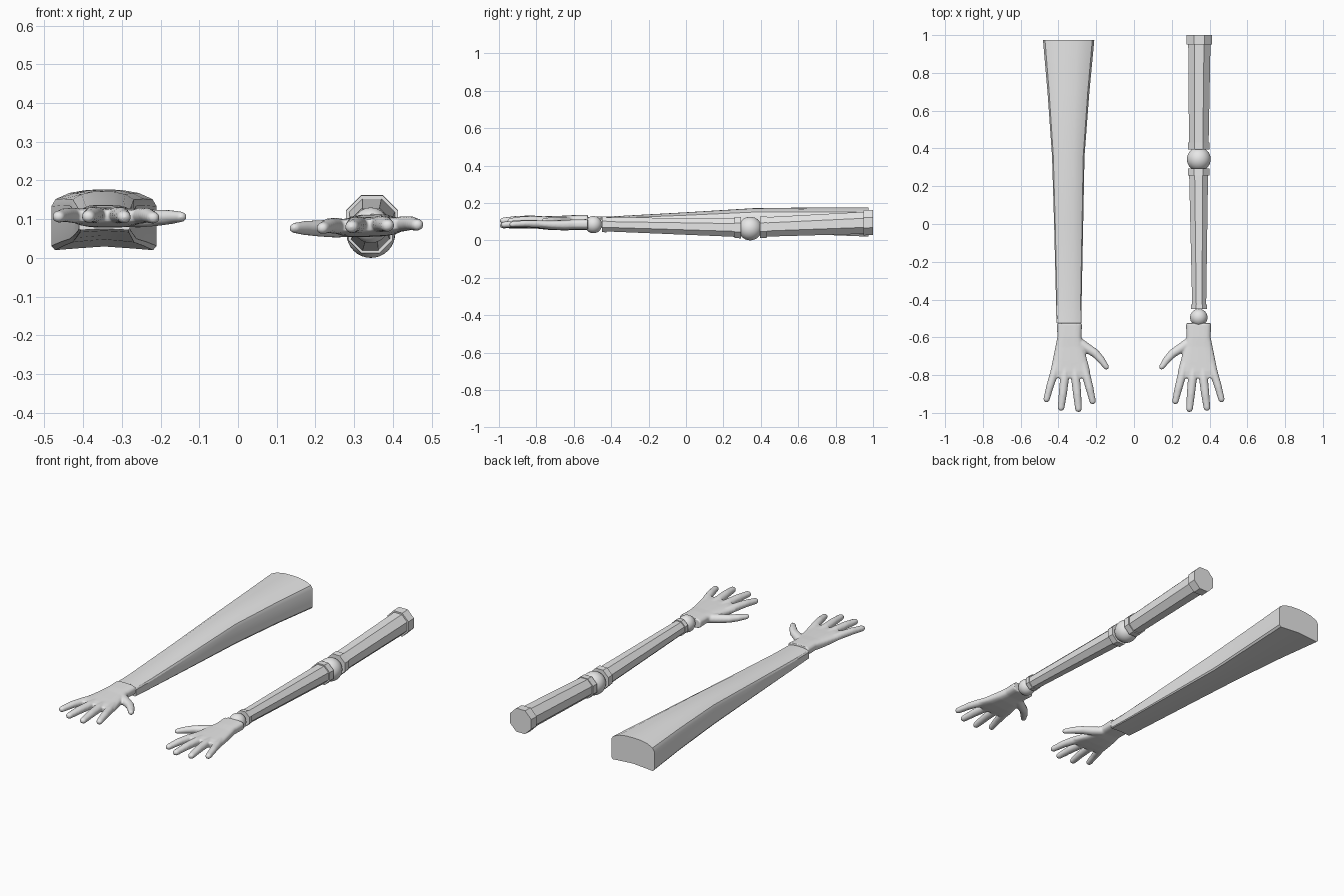
import bpy, bmesh, math
from mathutils import Vector, Matrix

if "Cube" in bpy.data.objects:
    bpy.data.objects.remove(bpy.data.objects["Cube"])

grey = bpy.data.materials.new("light grey")
grey.diffuse_color = (0.8, 0.8, 0.8, 1)
grey.use_nodes = True
grey.node_tree.nodes["Principled BSDF"].inputs["Base Color"].default_value = grey.diffuse_color


def add_object(name, bm):
    bmesh.ops.recalc_face_normals(bm, faces=bm.faces)
    me = bpy.data.meshes.new(name)
    bm.to_mesh(me)
    bm.free()
    me.materials.append(grey)
    ob = bpy.data.objects.new(name, me)
    bpy.context.collection.objects.link(ob)
    return ob


def smooth(ob, angle):
    bpy.ops.object.select_all(action='DESELECT')
    ob.select_set(True)
    bpy.context.view_layer.objects.active = ob
    bpy.ops.object.shade_smooth_by_angle(angle=math.radians(angle))


def loft(bm, rings):
    """Skin closed rings of points and cap both ends."""
    rows = [[bm.verts.new(p) for p in ring] for ring in rings]
    n = len(rows[0])
    for a, b in zip(rows, rows[1:]):
        for i in range(n):
            bm.faces.new((a[i], a[(i + 1) % n], b[(i + 1) % n], b[i]))
    bm.faces.new(rows[0])
    bm.faces.new(rows[-1])


def octagon(y, x, z, half):
    r = half / math.cos(math.pi / 8)
    return [(x + r * math.cos(math.pi / 8 + i * math.pi / 4), y,
             z + r * math.sin(math.pi / 8 + i * math.pi / 4)) for i in range(8)]


def octagon_part(name, a, b):
    bm = bmesh.new()
    loft(bm, [octagon(*a), octagon(*b)])
    add_object(name, bm)


def ball(name, loc, r):
    bm = bmesh.new()
    bmesh.ops.create_uvsphere(bm, u_segments=32, v_segments=16, radius=r,
                              matrix=Matrix.Translation(loc))
    smooth(add_object(name, bm), 40)


# Jointed arm: (y, x, z, half width) at each end
octagon_part("shoulder_collar", (0.95, 0.346, 0.094, 0.067), (1.0, 0.346, 0.096, 0.067))
octagon_part("upper_arm", (0.43, 0.343, 0.072, 0.052), (0.96, 0.346, 0.094, 0.059))
octagon_part("upper_elbow_collar", (0.395, 0.343, 0.070, 0.057), (0.432, 0.343, 0.071, 0.057))
ball("elbow_ball", (0.343, 0.343, 0.063), 0.063)
octagon_part("lower_elbow_collar", (0.258, 0.342, 0.069, 0.057), (0.295, 0.342, 0.068, 0.057))
octagon_part("forearm", (-0.43, 0.345, 0.085, 0.037), (0.26, 0.342, 0.069, 0.050))
octagon_part("wrist_collar", (-0.45, 0.345, 0.086, 0.042), (-0.425, 0.345, 0.085, 0.042))
ball("wrist_ball", (0.343, -0.495, 0.084), 0.046)


# Solid arm: half cross-section as (side, height) in 0..1, mirrored
half = [(0, 0.06), (0.5, 0.03), (0.93, 0.0), (1, 0.07), (1, 0.72),
        (0.92, 0.84), (0.66, 0.94), (0.33, 0.99), (0, 1)]
section = half + [(-s, h) for s, h in half[-2:0:-1]]
stations = [(-0.525, -0.345, 0.066, 0.072, 0.126), (-0.40, -0.345, 0.068, 0.066, 0.128),
            (0.0, -0.346, 0.077, 0.052, 0.150), (0.36, -0.348, 0.086, 0.040, 0.172),
            (0.70, -0.347, 0.111, 0.031, 0.176), (0.975, -0.346, 0.136, 0.020, 0.177)]
bm = bmesh.new()
loft(bm, [[(cx + s * w, y, lo + h * (hi - lo)) for s, h in section]
          for y, cx, w, lo, hi in stations])
smooth(add_object("solid_arm", bm), 30)


def limb(bm, path):
    """Tapering rounded finger through (x, y, z, radius) points."""
    n = 14
    pts = [Vector(p[:3]) for p in path]
    rad = [p[3] for p in path]
    tip = (pts[-1] - pts[-2]).normalized()
    end, r = pts[-1], rad[-1]
    for k in (0.45, 0.8, 0.97):                      # rounded tip
        pts.append(end + tip * r * k)
        rad.append(r * math.sqrt(1 - k * k))
    rings = []
    for i, p in enumerate(pts):
        d = (pts[min(i + 1, len(pts) - 1)] - pts[max(i - 1, 0)]).normalized()
        side = d.cross(Vector((0, 0, 1))).normalized()
        up = side.cross(d)
        rings.append([p + side * rad[i] * math.cos(t) + up * rad[i] * 0.92 * math.sin(t)
                      for t in (2 * math.pi * j / n for j in range(n))])
    loft(bm, rings)


# Palm rows: y, left x, right x, low z, high z
palm = [(-0.525, 0.275, 0.408, -0.027, 0.030), (-0.60, 0.278, 0.406, -0.026, 0.028),
        (-0.65, 0.266, 0.416, -0.029, 0.025), (-0.72, 0.248, 0.430, -0.027, 0.023),
        (-0.78, 0.232, 0.443, -0.021, 0.021), (-0.815, 0.238, 0.437, -0.015, 0.017)]
fingers = {
    "index": [(0.270, -0.74, 0, 0.022), (0.251, -0.81, 0.003, 0.023),
              (0.235, -0.87, 0.004, 0.021), (0.219, -0.938, -0.002, 0.017)],
    "middle": [(0.315, -0.74, 0, 0.022), (0.309, -0.82, 0.004, 0.024),
               (0.301, -0.90, 0.004, 0.022), (0.294, -0.978, -0.001, 0.018)],
    "ring": [(0.362, -0.74, 0, 0.022), (0.368, -0.82, 0.004, 0.024),
             (0.377, -0.90, 0.004, 0.022), (0.386, -0.972, -0.001, 0.018)],
    "little": [(0.405, -0.73, 0, 0.021), (0.426, -0.80, 0.002, 0.022),
               (0.445, -0.86, 0.003, 0.020), (0.463, -0.928, -0.002, 0.017)],
    "thumb": [(0.300, -0.62, -0.004, 0.026), (0.252, -0.655, -0.004, 0.026),
              (0.205, -0.685, -0.002, 0.023), (0.173, -0.72, 0, 0.020),
              (0.147, -0.756, 0.001, 0.015)],
}


def hand(name, sign, z, tilt):
    bm = bmesh.new()
    rings = []
    for y, x0, x1, lo, hi in palm:
        ring = []
        for j in range(24):                          # rounded-box cross-section
            c, s = math.cos(j * math.pi / 12), math.sin(j * math.pi / 12)
            u = math.copysign(abs(c) ** 0.55, c)
            v = math.copysign(abs(s) ** 0.7, s)
            ring.append(((x0 + x1) / 2 + u * (x1 - x0) / 2, y,
                         (lo + hi) / 2 + v * (hi - lo) / 2))
        rings.append(ring)
    loft(bm, rings)
    for path in fingers.values():
        limb(bm, path)
    bmesh.ops.recalc_face_normals(bm, faces=bm.faces)
    for v in bm.verts:
        v.co.z += z + tilt * (v.co.x - 0.34)
        v.co.x *= sign
    ob = add_object(name, bm)
    mod = ob.modifiers.new("fuse", 'REMESH')         # blend fingers into palm
    mod.mode = 'VOXEL'
    mod.voxel_size = 0.005
    mod.use_smooth_shade = True
    mod = ob.modifiers.new("soften", 'SMOOTH')
    mod.factor = 0.5
    mod.iterations = 4


hand("jointed_hand", 1, 0.083, 0.035)
hand("solid_hand", -1, 0.107, 0.01)
